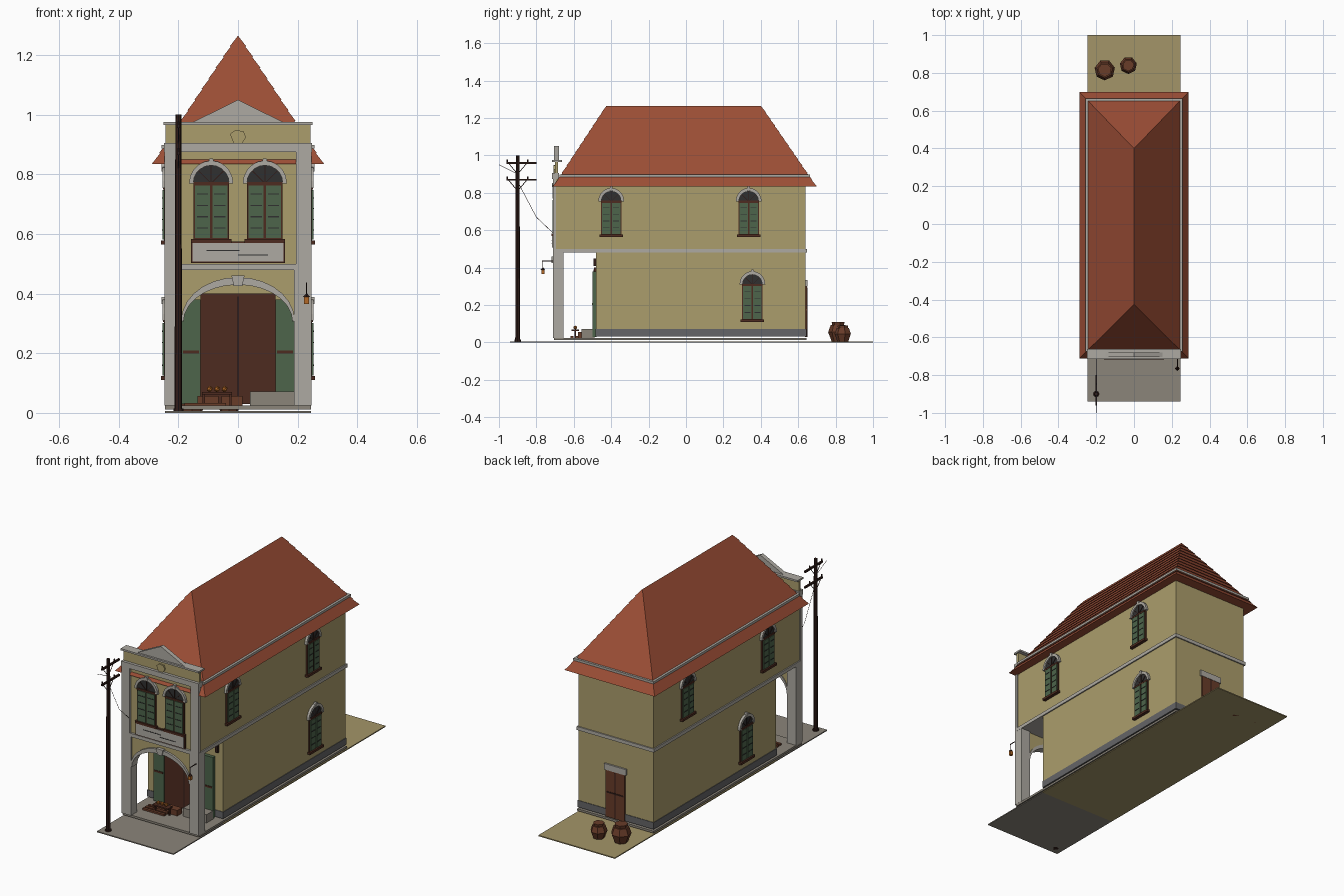
import bpy, bmesh, math
from mathutils import Matrix, Vector

if "Cube" in bpy.data.objects:
    bpy.data.objects.remove(bpy.data.objects["Cube"])

def mat(name, r, g, b):
    m = bpy.data.materials.new(name)
    m.diffuse_color = (r, g, b, 1)
    m.use_nodes = True
    m.node_tree.nodes["Principled BSDF"].inputs["Base Color"].default_value = m.diffuse_color
    return m

WALL = mat("ochre_plaster", .41, .34, .15)
TRIM = mat("pale_trim", .42, .40, .36)
ROOF = mat("roof_tile", .33, .075, .036)
LINE = mat("tile_shadow", .07, .02, .012)
GREEN = mat("green_paint", .075, .13, .07)
BROWN = mat("brown_wood", .075, .024, .014)
POST = mat("dark_wood", .03, .012, .009)
DARK = mat("dark_glass", .03, .03, .03)
PAVE = mat("paving", .26, .235, .195)
SAND = mat("sandy_ground", .37, .30, .14)
SKIRT = mat("grey_plinth", .13, .13, .135)
CLAY = mat("clay", .14, .045, .022)
ORANGE = mat("orange_fruit", .45, .14, .02)
I = Matrix()

def finish(name, bm, *mats, M=I):
    bmesh.ops.transform(bm, matrix=M, verts=bm.verts)
    bmesh.ops.recalc_face_normals(bm, faces=bm.faces)
    me = bpy.data.meshes.new(name)
    bm.to_mesh(me)
    bm.free()
    for m in mats:
        me.materials.append(m)
    ob = bpy.data.objects.new(name, me)
    bpy.context.collection.objects.link(ob)
    return ob

def box(name, x0, x1, y0, y1, z0, z1, m, M=I):
    bm = bmesh.new()
    T = Matrix.Translation(((x0+x1)/2, (y0+y1)/2, (z0+z1)/2)) @ Matrix.Diagonal((x1-x0, y1-y0, z1-z0, 1))
    bmesh.ops.create_cube(bm, size=1, matrix=T)
    return finish(name, bm, m, M=M)

def prism(name, pts, y0, y1, m, M=I):
    """Extrude a convex (x, z) outline from y0 to y1."""
    bm = bmesh.new()
    f = bm.faces.new([bm.verts.new((x, y0, z)) for x, z in pts])
    g = bmesh.ops.extrude_face_region(bm, geom=[f])["geom"]
    bmesh.ops.translate(bm, vec=(0, y1-y0, 0), verts=[v for v in g if isinstance(v, bmesh.types.BMVert)])
    return finish(name, bm, m, M=M)

def band(name, inner, outer, y0, y1, m, M=I):
    """Solid strip between two (x, z) polylines."""
    bm = bmesh.new()
    rows = [[bm.verts.new(c) for c in ((a[0], y0, a[1]), (b[0], y0, b[1]), (b[0], y1, b[1]), (a[0], y1, a[1]))]
            for a, b in zip(inner, outer)]
    for p, q in zip(rows, rows[1:]):
        for k in range(4):
            bm.faces.new((p[k], p[(k+1) % 4], q[(k+1) % 4], q[k]))
    bm.faces.new(rows[0])
    bm.faces.new(rows[-1])
    return finish(name, bm, m, M=M)

def rod(name, a, b, r, m, sides=6, r2=None):
    a, b = Vector(a), Vector(b)
    d = b - a
    bm = bmesh.new()
    bmesh.ops.create_cone(bm, cap_ends=True, segments=sides, radius1=r, radius2=r if r2 is None else r2, depth=d.length)
    return finish(name, bm, m, M=Matrix.Translation((a+b)/2) @ d.to_track_quat('Z', 'Y').to_matrix().to_4x4())

def arc(rx, rz, z, n=10):
    return [(-rx*math.cos(math.pi*i/n), z + rz*math.sin(math.pi*i/n)) for i in range(n+1)]

# Ground and floor slab
box("front_pavement", -.245, .245, -.94, -.48, 0, .006, PAVE)
box("back_ground", -.245, .245, -.48, 1.0, 0, .006, SAND)
box("floor_slab", -.245, .245, -.705, .645, .012, .024, PAVE)

# Main walls
box("lower_storey", -.24, .24, -.48, .64, .035, .49, WALL)
box("upper_storey", -.24, .24, -.70, .64, .485, .86, WALL)
box("wall_skirt", -.243, .243, -.483, .643, .033, .072, SKIRT)
box("storey_band", -.247, .247, -.712, .647, .48, .50, TRIM)

# Front arcade: columns, arch wall, arch trim
for s in (-1, 1):
    xs = sorted((s*.188, s*.246))
    box("porch_column", *xs, -.712, -.655, .024, .485, TRIM)
    box("upper_pilaster", *sorted((s*.195, s*.246)), -.712, -.695, .50, .88, TRIM)
inner = arc(.188, .13, .31, 14)
band("arch_wall", inner, [(x, .485) for x, z in inner], -.70, -.665, WALL)
band("arch_trim", arc(.183, .125, .305, 14), arc(.19, .145, .31, 14), -.712, -.66, TRIM)
prism("arch_keystone", [(-.014, .425), (.014, .425), (.022, .46), (-.022, .46)], -.718, -.66, TRIM)

# Shop entrance on the recessed wall
box("shop_doors", -.125, .125, -.492, -.478, .03, .40, BROWN)
box("shop_door_gap", -.003, .003, -.494, -.49, .03, .39, POST)
for s in (-1, 1):
    box("shop_shutter", *sorted((s*.125, s*.19)), -.50, -.478, .03, .38, GREEN)
    box("shop_shutter_rail", *sorted((s*.13, s*.185)), -.503, -.498, .2, .21, BROWN)

# Parapet with cornice, cap, pediment and medallion
box("parapet", -.243, .243, -.70, -.684, .83, .968, WALL)
box("cornice", -.248, .248, -.716, -.68, .875, .905, TRIM)
box("parapet_cap", -.25, .25, -.716, -.663, .966, .976, TRIM)
prism("pediment", [(-.15, .976), (.15, .976), (0, 1.05)], -.705, -.68, TRIM)
prism("medallion", [(-.027, .935), (-.015, .905), (.012, .902), (.027, .925), (.018, .945), (-.01, .948)], -.708, -.698, WALL)

# Signless panel under the front windows
box("panel_frame", -.158, .158, -.712, -.698, .502, .575, BROWN)
box("panel_board", -.153, .153, -.716, -.70, .507, .57, TRIM)
box("panel_groove", -.105, .005, -.718, -.715, .543, .546, DARK)
box("panel_groove", 0, .10, -.718, -.715, .528, .531, DARK)

# Hipped roof built as stepped tile courses
def ring(bm, t, push):
    x = .285*(1-t) + push
    yf, yb, z = -.708 + .283*t - push, .695 - .295*t + push, .835 + .43*t
    return [bm.verts.new(c) for c in ((-x, yf, z), (x, yf, z), (x, yb, z), (-x, yb, z))]

bm = bmesh.new()
N = 12
prev = None
for i in range(N):
    lo, hi = ring(bm, i/N, .004), ring(bm, (i+1)/N, 0)
    if prev:
        for k in range(4):
            bm.faces.new((prev[k], prev[(k+1) % 4], lo[(k+1) % 4], lo[k])).material_index = 1
    else:
        bm.faces.new(lo)
    for k in range(4):
        bm.faces.new((lo[k], lo[(k+1) % 4], hi[(k+1) % 4], hi[k]))
    prev = hi
bmesh.ops.remove_doubles(bm, verts=bm.verts, dist=.0005)
finish("tiled_roof", bm, ROOF, LINE)
box("roof_gutter", -.257, .257, -.676, .664, .886, .899, TRIM)

# Arched window; local -y faces outward, origin at the sill
def window(x, y, z, angle, w, h):
    M = Matrix.Translation((x, y, z)) @ Matrix.Rotation(math.radians(angle), 4, 'Z')
    r = w/2
    box("window_frame", -r, r, -.008, .004, 0, h, BROWN, M)
    prism("window_fanlight", arc(r, r, h), -.007, .004, DARK, M)
    band("window_hood", arc(r, r, h), arc(r+.014, r+.016, h), -.014, .004, TRIM, M)
    prism("window_keystone", [(-.012, h+r), (.012, h+r), (.006, h+r+.024), (-.006, h+r+.024)], -.016, .004, TRIM, M)
    box("window_sill", -r-.008, r+.008, -.018, .004, -.01, .003, BROWN, M)
    box("window_transom", -r, r, -.012, .004, h-.006, h+.004, BROWN, M)
    for a in (45, 90, 135):
        T = M @ Matrix.Translation((0, 0, h)) @ Matrix.Rotation(math.radians(a), 4, 'Y')
        box("fanlight_bar", -r, 0, -.01, 0, -.0015, .0015, POST, T)
    for s in (-1, 1):
        box("window_shutter", *sorted((s*.004, s*(r-.006))), -.013, 0, .006, h-.008, GREEN, M)
        for k in range(1, 5):
            box("shutter_slat", *sorted((s*.01, s*(r-.012))), -.015, -.012, h*k/5, h*k/5+.004, DARK, M)

for s in (-1, 1):
    window(s*.09, -.70, .58, 0, .12, .19)
    window(s*.24, -.40, .575, s*90, .11, .18)
    window(s*.24, .335, .575, s*90, .11, .18)
window(.24, .355, .12, 90, .11, .19)
window(-.24, -.20, .12, -90, .11, .19)

# Back door
box("back_door", -.06, .06, .636, .648, .03, .30, CLAY)
box("back_door_gap", -.003, .003, .645, .65, .03, .295, POST)
box("back_door_rail", -.055, .055, .645, .65, .17, .178, POST)
box("back_door_lintel", -.07, .07, .636, .65, .30, .335, TRIM)

# Clay pots behind the house
for x, y, r in ((-.155, .815, .055), (-.03, .84, .046)):
    for name, z0, z1, a, b in (("pot_base", 0, .5, .62, 1), ("pot_shoulder", .5, .85, 1, .75), ("pot_rim", .85, 1, .6, .66)):
        rod(name, (x, y, z0*2*r), (x, y, z1*2*r), r*a, CLAY, 7, r*b)

# Utility pole with crossarms, braces and wires
rod("utility_pole", (-.2, -.90, 0), (-.2, -.90, 1.0), .013, POST, 8, .01)
rod("pole_foot", (-.2, -.90, 0), (-.2, -.90, .015), .017, POST, 8)
for z in (.96, .87):
    box("pole_crossarm", -.205, -.195, -.96, -.80, z-.005, z+.005, POST)
    for s in (-1, 1):
        rod("crossarm_brace", (-.2, -.90, z-.06), (-.2, -.90+s*.05, z), .002, POST, 4)
        rod("insulator", (-.2, -.90+s*.055, z), (-.2, -.90+s*.055, z+.018), .004, POST, 6)
rod("service_wire", (-.2, -.90, .86), (-.2, -.80, .67), .0012, POST, 4)
rod("service_wire", (-.2, -.80, .67), (-.2, -.705, .58), .0012, POST, 4)
rod("loose_wire", (-.2, -1.0, .95), (-.2, -.90, .90), .0012, POST, 4)

# Lantern on the right column
rod("lantern_arm", (.23, -.71, .435), (.23, -.77, .435), .0025, POST)
rod("lantern_chain", (.23, -.765, .435), (.23, -.765, .39), .0012, POST, 4)
box("lantern", .222, .238, -.773, -.757, .365, .388, ORANGE)
rod("lantern_cap", (.23, -.765, .388), (.23, -.765, .4), .013, POST, 4, .002)
box("wall_lamp", .2, .215, -.495, -.48, .41, .45, POST)

# Porch goods: bench, crates, planks and fruit
box("porch_step", .04, .19, -.56, -.49, .024, .072, PAVE)
for y in (-.61, -.585, -.56):
    box("floor_plank", -.18, -.04, y-.008, y+.008, .024, .034, CLAY)
for x, y in ((-.1, -.555), (-.02, -.555)):
    box("fruit_crate", x-.035, x+.035, y-.022, y+.022, .024, .056, CLAY)
box("display_tray", -.12, -.02, -.612, -.572, .062, .07, BROWN)
for x in (-.115, -.025):
    box("tray_leg", x-.004, x+.004, -.596, -.588, .024, .062, BROWN)
for x in (-.095, -.07, -.045):
    bm = bmesh.new()
    bmesh.ops.create_icosphere(bm, subdivisions=1, radius=.011)
    finish("fruit", bm, ORANGE, M=Matrix.Translation((x, -.592, .08)))
